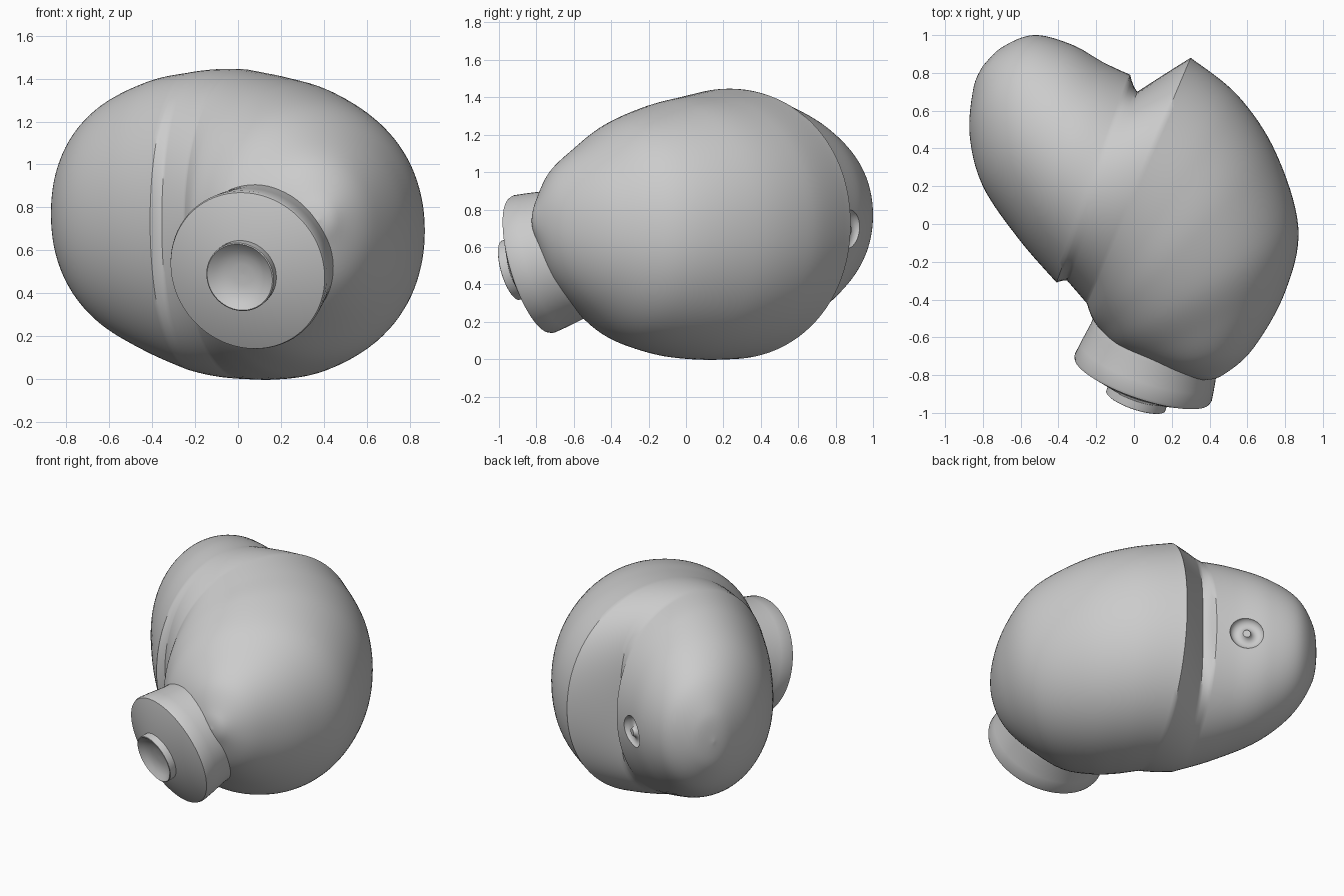
import bpy, bmesh, math
from mathutils import Vector

if "Cube" in bpy.data.objects:
    bpy.data.objects.remove(bpy.data.objects["Cube"])

def smooth(ob, deg=40):
    bpy.context.view_layer.objects.active = ob
    for o in bpy.context.selected_objects:
        o.select_set(False)
    ob.select_set(True)
    bpy.ops.object.shade_smooth_by_angle(angle=math.radians(deg))

def spline(rows, steps=8):
    # Catmull-Rom through rows of numbers
    rows = [Vector(r) for r in rows]
    pts = [rows[0]] + rows + [rows[-1]]
    out = []
    for i in range(1, len(pts) - 2):
        a, b, c, d = pts[i - 1:i + 3]
        for k in range(steps):
            t = k / steps
            out.append(0.5 * (2 * b + (c - a) * t + (2 * a - 5 * b + 4 * c - d) * t * t
                              + (3 * b - a - 3 * c + d) * t ** 3))
    return out + [rows[-1]]

def loft(name, rings):
    bm = bmesh.new()
    loops = [[bm.verts.new(p) for p in r] for r in rings]
    n = len(loops[0])
    for a, b in zip(loops, loops[1:]):
        for i in range(n):
            j = (i + 1) % n
            bm.faces.new((a[i], a[j], b[j], b[i]))
    bm.faces.new(loops[0])
    bm.faces.new(loops[-1])
    bmesh.ops.recalc_face_normals(bm, faces=bm.faces)
    me = bpy.data.meshes.new(name)
    bm.to_mesh(me)
    bm.free()
    ob = bpy.data.objects.new(name, me)
    bpy.context.collection.objects.link(ob)
    return ob

# body: vertical ellipses, each row = front x,y / back x,y / centre z / half height
rear = [(-.802, .835, -.798, .84, .77, .004), (-.85, .72, -.70, .935, .77, .19),
        (-.87, .47, -.53, 1.0, .77, .385), (-.80, .20, -.33, .95, .765, .535),
        (-.61, -.08, -.15, .85, .755, .64), (-.41, -.31, -.02, .79, .735, .695)]
front = [(-.25, -.42, .30, .88, .722, .722), (-.22, -.50, .55, .68, .705, .708),
         (-.17, -.57, .75, .38, .695, .675), (-.10, -.65, .87, -.02, .69, .59),
         (0, -.71, .80, -.36, .70, .455), (.15, -.77, .63, -.66, .72, .29),
         (.28, -.81, .47, -.80, .74, .10), (.37, -.826, .38, -.826, .74, .004)]
N = 96

def power(v, e):
    return math.copysign(abs(v) ** e, v)

def ellipse(row, e, pinch=0.0):
    # e below 1 fattens the ellipse; pinch pulls in only the front and back sides
    x1, y1, x2, y2, z, h = row
    a, b = Vector((x1, y1, z)), Vector((x2, y2, z))
    half = (b - a) / 2
    ring = []
    for i in range(N):
        t = 2 * math.pi * i / N
        c, s = power(math.cos(t), e), power(math.sin(t), e)
        depth = pinch * abs(c) ** 4 * (1.0 if c > 0 else .35)
        ring.append((a + b) / 2 + half * (c - math.copysign(depth, c) / half.length)
                    + Vector((0, 0, h * s)))
    return ring

rings = [ellipse(r, .98) for r in spline(rear)]
M = 16
for k in range(1, M):      # folded valley between the two lobes
    u = k / M
    row = Vector(rear[-1]).lerp(Vector(front[0]), u)
    row[5] += .03 * u * (1 - u)
    rings.append(ellipse(row, .98 - .02 * u, .16 * (1 - u) * min(1, u * 4)))
rings += [ellipse(r, .96) for r in spline(front)]
body = loft("body", rings)

# ring-shaped dimple in the rear lobe
nrm = Vector((.5, .86, 0))
bpy.ops.mesh.primitive_torus_add(major_radius=.066, minor_radius=.044, major_segments=40,
                                 minor_segments=20, location=(-.19, .885, .69))
cutter = bpy.context.object
cutter.name = "dimple_cutter"
cutter.rotation_euler = nrm.to_track_quat('Z', 'Y').to_euler()
mod = body.modifiers.new("dimple", 'BOOLEAN')
mod.operation = 'DIFFERENCE'
mod.object = cutter
bpy.context.view_layer.objects.active = body
bpy.ops.object.modifier_apply(modifier=mod.name)
bpy.data.objects.remove(cutter)
smooth(body)

# turned parts along the tilted spout axis: profile of (radius, distance along axis)
axis = Vector((-.31, -.91, -.27)).normalized()
q = axis.to_track_quat('Z', 'Y')

def turned(name, centre, profile, n=72):
    rs = [[Vector(centre) + q @ Vector((r * math.cos(2 * math.pi * i / n),
           r * math.sin(2 * math.pi * i / n), d)) for i in range(n)] for r, d in profile]
    smooth(loft(name, rs))

# straight spout with a shallow conical face
turned("spout", (.045, -.825, .505),
       [(.25, -.50), (.345, -.38), (.355, -.2), (.373, -.09), (.383, -.015), (.378, 0),
        (.17, .075), (.002, .075)])

# small plug with hollow bowl
turned("plug", (.02, -.905, .485),
       [(.16, -.06), (.165, .01), (.165, .035), (.16, .038), (.13, .015), (.09, -.003),
        (.05, -.009), (.002, -.011)])
